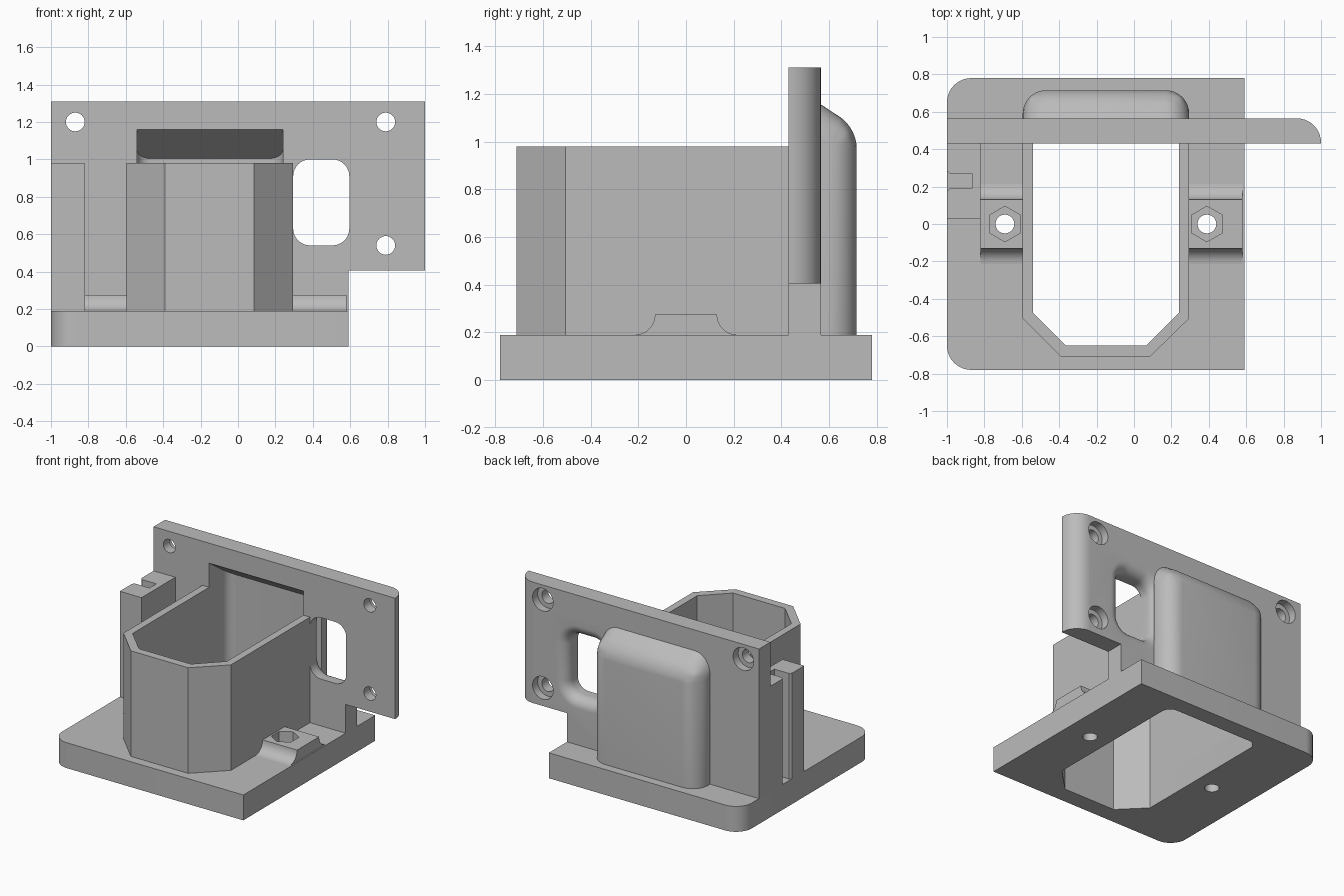
import bpy, bmesh
from math import sin, cos, pi, radians

old = bpy.data.objects.get("Cube")
if old:
    bpy.data.objects.remove(old, do_unlink=True)

grey = bpy.data.materials.new("plain grey")
grey.use_nodes = True
grey.diffuse_color = (0.5, 0.5, 0.5, 1)
grey.node_tree.nodes["Principled BSDF"].inputs["Base Color"].default_value = (0.5, 0.5, 0.5, 1)

# Maps a profile point (a, b) and a depth d to space, by extrusion axis
PLACE = {"x": lambda a, b, d: (d, a, b),
         "y": lambda a, b, d: (a, d, b),
         "z": lambda a, b, d: (a, b, d)}


def loft(name, axis, rings):
    """Closed solid through (depth, profile) rings of equal point count."""
    bm = bmesh.new()
    loops = [[bm.verts.new(PLACE[axis](a, b, d)) for a, b in pts] for d, pts in rings]
    n = len(loops[0])
    for low, high in zip(loops, loops[1:]):
        for i in range(n):
            j = (i + 1) % n
            bm.faces.new((low[i], low[j], high[j], high[i]))
    bm.faces.new(loops[0])
    bm.faces.new(loops[-1])
    bmesh.ops.recalc_face_normals(bm, faces=bm.faces)
    mesh = bpy.data.meshes.new(name)
    bm.to_mesh(mesh)
    bm.free()
    obj = bpy.data.objects.new(name, mesh)
    bpy.context.collection.objects.link(obj)
    mesh.materials.append(grey)
    return obj


def prism(name, axis, pts, lo, hi):
    return loft(name, axis, [(lo, pts), (hi, pts)])


def rect(x0, x1, y0, y1):
    return [(x0, y0), (x1, y0), (x1, y1), (x0, y1)]


def circle(cx, cy, r, n=32):
    return [(cx + r * sin(2 * pi * i / n), cy + r * cos(2 * pi * i / n)) for i in range(n)]


def arc(cx, cy, r, start, end, n=8):
    angles = [radians(start + (end - start) * i / n) for i in range(n + 1)]
    return [(cx + r * cos(t), cy + r * sin(t)) for t in angles]


def rounded_rect(x0, x1, y0, y1, r):
    return (arc(x1 - r, y1 - r, r, 0, 90) + arc(x0 + r, y1 - r, r, 90, 180)
            + arc(x0 + r, y0 + r, r, 180, 270) + arc(x1 - r, y0 + r, r, 270, 360))


def apply_all(obj):
    bpy.context.view_layer.objects.active = obj
    for mod in list(obj.modifiers):
        bpy.ops.object.modifier_apply(modifier=mod.name)


def round_edges(obj, width, rule):
    """Round the edges for which rule(first, second vertex) gives a weight."""
    mesh = obj.data
    weights = mesh.attributes.new("bevel_weight_edge", "FLOAT", "EDGE")
    for e in mesh.edges:
        weights.data[e.index].value = rule(*(mesh.vertices[v].co for v in e.vertices))
    mod = obj.modifiers.new("round", "BEVEL")
    mod.limit_method = "WEIGHT"
    mod.width = width
    mod.segments = 10
    apply_all(obj)


def cut(parts, cutters):
    for part in parts:
        for cutter in cutters:
            mod = part.modifiers.new("cut", "BOOLEAN")
            mod.operation = "DIFFERENCE"
            mod.solver = "EXACT"
            mod.object = cutter
        apply_all(part)
    for cutter in cutters:
        bpy.data.objects.remove(cutter, do_unlink=True)


BASE_TOP, FRONT, BACK = 0.19, 0.43, 0.565

# Base slab, rounded on its right-hand corners
base = prism("base_slab", "z", rect(-1, 0.59, -0.78, 0.78), 0, BASE_TOP)
round_edges(base, 0.13, lambda a, b: float(a.x < -0.9 and b.x < -0.9 and abs(a.z - b.z) > 0.1))

# Upright plate with a side wing and one rounded rear edge
plate = prism("upright_plate", "y",
              [(-1, BASE_TOP), (0.59, BASE_TOP), (0.59, 0.405), (1, 0.405), (1, 1.31), (-1, 1.31)],
              FRONT, BACK)
round_edges(plate, 0.13, lambda a, b: float(min(a.x, b.x) > 0.9 and min(a.y, b.y) > 0.5))

# Window with a flared rear lip
lip = 0.08
rings = [(FRONT - 0.1, 0)] + [(BACK - lip + lip * sin(radians(t)), lip * (1 - cos(radians(t))))
                              for t in range(0, 91, 10)] + [(BACK + 0.1, lip)]
window = loft("window_cutter", "y", [
    (d, rounded_rect(0.295 - g, 0.595 + g, 0.54 - g, 1.0 + g, 0.09 + g)) for d, g in rings])
cut([plate], [window])

# Screw holes with rear counterbores
for x, z in ((-0.87, 1.2), (0.79, 1.2), (0.79, 0.54)):
    cut([plate], [prism("hole_cutter", "y", circle(x, z, 0.05), 0.3, 0.7)])
    cut([plate], [prism("bore_cutter", "y", circle(x, z, 0.085), 0.505, 0.7)])

# Chute with chamfered front corners
chute = prism("chute", "z",
              [(-0.595, FRONT), (-0.595, -0.505), (-0.39, -0.71),
               (0.085, -0.71), (0.295, -0.505), (0.295, FRONT)], BASE_TOP, 0.98)

# Rear hood with a sloping roof and rounded edges
hood = prism("rear_hood", "x",
             [(BACK, BASE_TOP), (0.715, BASE_TOP), (0.715, 1.057), (BACK, 1.155)], -0.595, 0.295)


def hood_rule(a, b):
    if abs(a.x - b.x) > 0.1:
        return 0.65 if min(a.y, b.y) > 0.7 and a.z > 1 else 0.0
    upright = min(a.y, b.y) > 0.7
    roof_side = min(a.z, b.z) > 1
    return float(upright or roof_side)


round_edges(hood, 0.125, hood_rule)

# Inner cavity through base, chute, plate and hood, with a sloping top
cavity = prism("cavity_cutter", "z",
               [(-0.54, -0.475), (-0.365, -0.65), (0.065, -0.65), (0.24, -0.475)]
               + arc(0.17, 0.585, 0.07, 0, 90) + arc(-0.47, 0.585, 0.07, 90, 180), -0.1, 1.3)
for v in cavity.data.vertices:
    if v.co.z > 1:
        v.co.z = 1.16 - 0.69 * (v.co.y - FRONT)
cut([base, plate, chute, hood], [cavity])

# Slotted side pillar
pillar = prism("slotted_pillar", "z",
               [(-1, 0.03), (-0.82, 0.03), (-0.82, FRONT), (-1, FRONT), (-1, 0.285), (-0.985, 0.27),
                (-0.865, 0.27), (-0.865, 0.19), (-0.985, 0.19), (-1, 0.175)], BASE_TOP, 0.98)

# Screw bosses with flared feet and hexagonal nut pockets
foot = arc(-0.215, 0.275, 0.085, -90, 0)
profile = foot + [(-y, z) for y, z in reversed(foot)]
bosses = []
for name, x0, x1, cx in (("right_boss", -0.82, -0.595, -0.69), ("left_boss", 0.295, 0.58, 0.39)):
    boss = prism(name, "x", profile, x0, x1)
    cut([base, boss], [prism("screw_cutter", "z", circle(cx, 0, 0.05), -0.1, 0.5)])
    cut([base, boss], [prism("nut_cutter", "z", circle(cx, 0, 0.095, 6), 0.13, 0.5)])
    bosses.append(boss)

# Smooth the curves, keep the corners crisp
for part in [base, plate, chute, hood, pillar] + bosses:
    bpy.ops.object.select_all(action="DESELECT")
    part.select_set(True)
    bpy.context.view_layer.objects.active = part
    bpy.ops.object.shade_smooth_by_angle(angle=radians(30))
